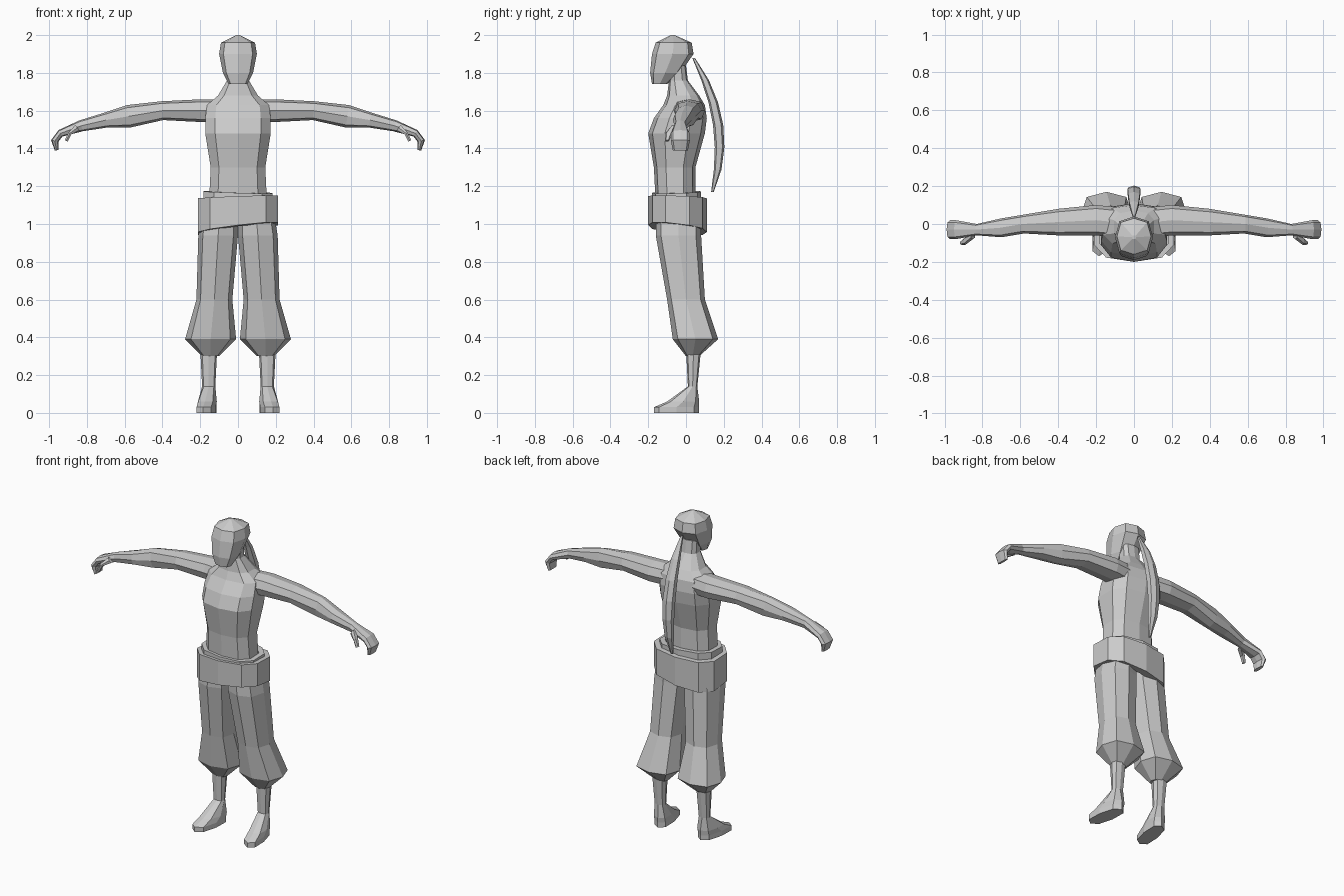
import bpy
import bmesh
from math import sin, cos, pi
from mathutils import Vector

cube = bpy.data.objects.get("Cube")
if cube:
    bpy.data.objects.remove(cube, do_unlink=True)

grey = bpy.data.materials.new("plain grey")
grey.use_nodes = True
grey.diffuse_color = (0.6, 0.6, 0.6, 1)
shader = grey.node_tree.nodes["Principled BSDF"]
shader.inputs["Base Color"].default_value = grey.diffuse_color

UP = Vector((0, 0, 1))


def squared(value):
    """Push a sine or cosine outwards so the ring becomes squarer."""
    return abs(value) ** 0.75 * (1 if value > 0 else -1)


def ring(centre, direction, half_y, half_v, sides=8):
    """Cross-section facing a direction in the xz plane."""
    y_axis = Vector((0, 1, 0))
    v_axis = y_axis.cross(direction).normalized()
    angles = [2 * pi * i / sides for i in range(sides)]
    return [centre + y_axis * half_y * squared(cos(a)) - v_axis * half_v * squared(sin(a))
            for a in angles]


def level(height, left, right, front, back, sides=8):
    """Horizontal cross-section given by its bounds."""
    centre = Vector(((left + right) / 2, (front + back) / 2, height))
    return ring(centre, UP, (back - front) / 2, (right - left) / 2, sides)


def stack(sections, sides=8):
    """Centred sections: height, half width, front, back."""
    return [level(height, -half, half, front, back, sides)
            for height, half, front, back in sections]


def tube(sections, sides=8):
    """Rings that turn with a path: x, y, z, half depth, half thickness."""
    centres = [Vector(section[:3]) for section in sections]
    last = len(centres) - 1
    rings = []
    for i, section in enumerate(sections):
        direction = centres[min(i + 1, last)] - centres[max(i - 1, 0)]
        direction.y = 0
        rings.append(ring(centres[i], direction, *section[3:], sides))
    return rings


def loft(name, rings, mirrored=False, capped=True):
    """Skin a list of rings into one flat-shaded object."""
    bm = bmesh.new()
    rows = [[bm.verts.new(point) for point in points] for points in rings]
    for low, high in zip(rows, rows[1:]):
        for i in range(len(low)):
            bm.faces.new((low[i - 1], low[i], high[i], high[i - 1]))
    if capped:
        bm.faces.new(rows[0])
        bm.faces.new(rows[-1])
    else:
        bmesh.ops.remove_doubles(bm, verts=bm.verts, dist=0.0001)
    bmesh.ops.recalc_face_normals(bm, faces=bm.faces)
    mesh = bpy.data.meshes.new(name)
    bm.to_mesh(mesh)
    bm.free()
    mesh.materials.append(grey)
    obj = bpy.data.objects.new(name, mesh)
    bpy.context.scene.collection.objects.link(obj)
    if mirrored:
        obj.modifiers.new("Mirror", 'MIRROR').use_mirror_merge = False


# Torso and neck
loft("torso", stack([
    (1.1, 0.16, -0.16, 0.05),
    (1.3, 0.15, -0.17, 0.05),
    (1.48, 0.18, -0.2, 0.1),
    (1.56, 0.18, -0.17, 0.11),
    (1.63, 0.17, -0.12, 0.1),
    (1.68, 0.11, -0.1, 0.07),
    (1.76, 0.06, -0.09, 0.01),
    (1.84, 0.06, -0.09, 0),
], sides=10))

# Head, from the chin to the crown
loft("head", stack([
    (1.74, 0.05, -0.18, -0.1),
    (1.8, 0.08, -0.19, -0.03),
    (1.9, 0.1, -0.18, 0.04),
    (1.96, 0.09, -0.16, 0.03),
    (2, 0.01, -0.08, -0.06),
]))

# Ponytail, an arching strand that swells in the middle
ponytail = []
steps = 6
for step in range(steps + 1):
    t = step / steps
    swell = sin(pi * t) ** 0.6
    arch = 0.04 + 0.42 * t - 0.32 * t * t
    width = 0.007 + 0.03 * swell
    depth = 0.007 + 0.02 * swell
    ponytail.append((1.88 - 0.71 * t, width, arch - depth, arch + depth))
loft("ponytail", stack(ponytail, sides=6))

# Arm, ending in a hand with the fingers curled down
loft("arm", tube([
    (0.1, 0.01, 1.6, 0.08, 0.06),
    (0.2, 0.02, 1.6, 0.08, 0.06),
    (0.4, 0.01, 1.6, 0.07, 0.05),
    (0.58, 0, 1.57, 0.05, 0.06),
    (0.7, -0.02, 1.55, 0.05, 0.04),
    (0.83, -0.03, 1.52, 0.03, 0.03),
    (0.94, -0.03, 1.48, 0.05, 0.02),
    (0.97, -0.03, 1.44, 0.05, 0.02),
    (0.96, -0.03, 1.39, 0.04, 0.01),
]), mirrored=True)

# Thumb
loft("thumb", tube([
    (0.85, -0.06, 1.51, 0.02, 0.02),
    (0.89, -0.09, 1.48, 0.02, 0.01),
    (0.91, -0.1, 1.44, 0.01, 0.01),
], sides=6), mirrored=True)

# Baggy trouser leg gathered below the knee
loft("trouser_leg", [level(*section) for section in [
    (1.06, 0, 0.19, -0.16, 0.08),
    (0.94, 0, 0.21, -0.16, 0.08),
    (0.6, 0.03, 0.22, -0.1, 0.1),
    (0.39, 0.01, 0.28, -0.07, 0.17),
    (0.3, 0.1, 0.19, 0, 0.07),
]], mirrored=True)

# Lower leg and foot, with the toes turned outwards
lower_leg = [level(*section) for section in [
    (0.34, 0.11, 0.2, 0, 0.08),
    (0.14, 0.12, 0.19, 0.01, 0.06),
    (0.06, 0.11, 0.21, -0.1, 0.07),
    (0.03, 0.11, 0.21, -0.17, 0.07),
    (0, 0.11, 0.21, -0.17, 0.07),
]]
for points in lower_leg:
    for point in points:
        if point.z < 0.1:
            point.x -= 0.15 * point.y
loft("lower_leg", lower_leg, mirrored=True)


def band(name, bottom, top, half, front, back, cloth, slant):
    """Hollow cloth band whose lower edge hangs on a slant."""
    middle = (bottom + top) / 2
    outer = [(bottom, half, front, back),
             (middle, half, front, back),
             (top, half, front, back)]
    inner = [(height, half - cloth, front + cloth, back - cloth)
             for height in (top, bottom)]
    rings = stack(outer + inner, sides=10)
    for points in rings:
        for point in points:
            sag = 1 if point.z < middle else 0.3
            point.z += sag * slant * (point.x - point.y)
    loft(name, rings + rings[:1], capped=False)


# Wide sash and the inner wrap showing above it
band("sash", 0.97, 1.14, 0.22, -0.2, 0.11, cloth=0.05, slant=0.12)
band("inner_wrap", 1.06, 1.17, 0.19, -0.18, 0.08, cloth=0.03, slant=-0.1)
